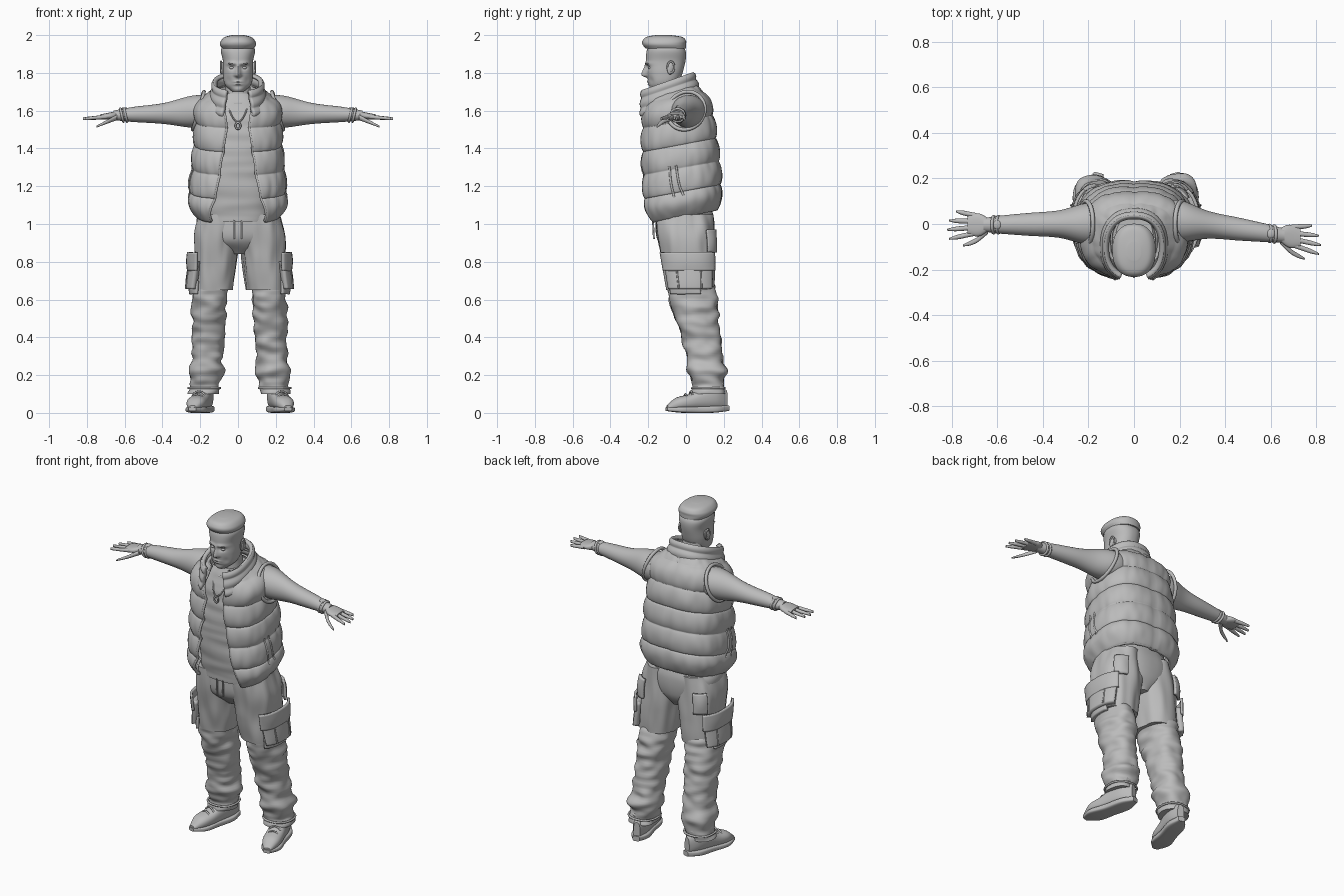
import bpy, bmesh, math
from mathutils import Vector, Matrix, noise

cube = bpy.data.objects.get("Cube")
if cube:
    bpy.data.objects.remove(cube, do_unlink=True)

GREY = (.5, .5, .5, 1)
grey = bpy.data.materials.new("plain grey")
grey.use_nodes = True
grey.diffuse_color = GREY
grey.node_tree.nodes["Principled BSDF"].inputs["Base Color"].default_value = GREY
sin, cos, pi = math.sin, math.cos, math.pi


def finish(ob):
    ob.data.materials.append(grey)
    bpy.ops.object.select_all(action='DESELECT')
    ob.select_set(True)
    bpy.context.view_layer.objects.active = ob
    bpy.ops.object.shade_smooth_by_angle(angle=math.radians(50))


def along(values, t):
    """Smooth value at t (0 to 1) through evenly spaced values; a plain number is constant."""
    if not isinstance(values, tuple):
        return values
    last = len(values) - 1
    i = min(int(t * last), last - 1)
    f = t * last - i
    a, b, c, d = (values[max(0, min(last, i + k))] for k in (-1, 0, 1, 2))
    start, end = (c - a) / 2, (d - b) / 2
    return b + f * (start + f * (3 * (c - b) - 2 * start - end + f * (2 * (b - c) + start + end)))


def form(axis, span, centre, width, low, high, power=2.3):
    """Surface of superellipse rings along an axis, as a function of t and angle."""
    def bend(w):
        return math.copysign(abs(w) ** (2 / power), w)

    def point(t, angle, off=0.0):
        bottom, top = along(low, t), along(high, t)
        pos = along(span, t)
        u = along(centre, t) + (along(width, t) + off) * bend(cos(angle))
        v = (bottom + top) / 2 + ((top - bottom) / 2 + off) * bend(sin(angle))
        return Vector({'z': (u, v, pos), 'x': (pos, u, v), 'y': (u, pos, v)}[axis])
    return point


def sheet(name, fn, nu, nv, closed=False, thick=0.0, place=None):
    """Skin a grid of points fn(u, v); closed wraps it and caps both ends."""
    bm = bmesh.new()
    cols = nu if closed else nu + 1
    grid = [[bm.verts.new(fn(i / nu, j / nv)) for i in range(cols)] for j in range(nv + 1)]
    for row, above in zip(grid, grid[1:]):
        for i in range(nu):
            k = (i + 1) % cols
            bm.faces.new((row[i], row[k], above[k], above[i]))
    if closed:
        bm.faces.new(grid[0][::-1])
        bm.faces.new(grid[-1])
    bmesh.ops.recalc_face_normals(bm, faces=bm.faces)
    if place:
        bm.transform(place)
    mesh = bpy.data.meshes.new(name)
    bm.to_mesh(mesh)
    bm.free()
    ob = bpy.data.objects.new(name, mesh)
    bpy.context.collection.objects.link(ob)
    if thick:
        solid = ob.modifiers.new("thickness", 'SOLIDIFY')
        solid.thickness, solid.offset = thick, 0
    finish(ob)


def loft(name, shape, sides=40, rows=30, off=None, warp=None, place=None):
    def fn(u, v):
        point = shape(v, 2 * pi * u)
        if off:
            point = shape(v, 2 * pi * u, off(point))
        return warp(point) if warp else point
    sheet(name, fn, sides, rows, closed=True, place=place)


def cord(name, points, radius, cyclic=False):
    curve = bpy.data.curves.new(name, 'CURVE')
    curve.dimensions, curve.bevel_depth, curve.bevel_resolution = '3D', radius, 2
    spline = curve.splines.new('POLY')
    spline.points.add(len(points) - 1)
    for target, point in zip(spline.points, points):
        target.co = (*point, 1)
    spline.use_cyclic_u = cyclic
    ob = bpy.data.objects.new(name, curve)
    bpy.context.collection.objects.link(ob)
    ob.data.materials.append(grey)


def hoop(name, centre, first, second, radius, count=32):
    turns = [2 * pi * i / count for i in range(count)]
    cord(name, [Vector(centre) + Vector(first) * cos(a) + Vector(second) * sin(a) for a in turns], radius, True)


def ball(name, location, scale, rotation=(0, 0, 0)):
    bpy.ops.mesh.primitive_uv_sphere_add(segments=20, ring_count=12, location=location, rotation=rotation)
    ob = bpy.context.object
    ob.name, ob.scale = name, scale
    finish(ob)


def folds(amount, across, upward):
    return lambda p: amount * noise.noise(Vector((p.x * across, p.y * across, p.z * upward)))


def hump(distance, spread):
    return math.exp(-(distance / spread) ** 2)


# Head with a sculpted face: sockets, brow, lips, chin and nose
FEATURES = ((.03, 1.83, .02, .013, .012), (.03, 1.85, .03, .01, -.008), (0, 1.753, .02, .005, -.008),
            (0, 1.739, .02, .005, -.008), (0, 1.71, .03, .014, -.008), (.05, 1.76, .015, .02, .005))


def face(p):
    if p.y < -.12:
        side, z = abs(p.x), p.z
        nose = min(1, max(0, (1.855 - z) / .06)) * hump(min(0, z - 1.787), .01)
        dent = sum(depth * hump(side - x, wide) * hump(z - height, tall) for x, height, wide, tall, depth in FEATURES)
        p.y += dent - .03 * nose * hump(side, .008 + .008 * nose)
    return p


loft("head", form('z', (1.7, 1.96), 0, (.03, .07, .08, .08, .09, .07), (-.18, -.2, -.21, -.21, -.19),
                  (-.11, -.04, -.01, 0, -.03)), sides=128, rows=70, warp=face)
loft("hair", form('z', (1.93, 1.95, 1.97, 1.99, 2), 0, (.085, .095, .09, .07, .03),
                  (-.215, -.23, -.23, -.21, -.16), (0, 0, 0, -.02, -.08)), sides=48)
loft("neck", form('z', (1.58, 1.78), 0, (.09, .07, .06), -.14, (.02, -.02)))
for s in (-1, 1):
    ball("eye", (s * .033, -.187, 1.827), (.014, .013, .009))
    ball("eyebrow", (s * .034, -.207, 1.85), (.02, .007, .004), (0, s * .1, s * .2))
    ball("ear", (s * .084, -.08, 1.825), (.01, .02, .034), (-.2, 0, s * .3))
    hoop("ear_rim", (s * .09, -.08, 1.83), (0, .018, 0), (0, 0, .03), .005)

# Shirt, neckline and pendant necklace
loft("shirt", form('z', (1.01, 1.69), 0, (.18, .19, .19, .19, .16, .08), (-.17, -.19, -.2, -.19, -.14),
                   (.12, .12, .1, .03), 2.6), sides=64, rows=60, off=folds(.007, 4, 22))
hoop("neckline", (0, -.06, 1.67), (.1, 0, 0), (0, .1, .03), .006)
cord("necklace", [(.07 * w, .09 * w * w - .21, 1.54 + .15 * w * w) for w in (i / 8 - 1 for i in range(17))], .004)
hoop("pendant", (0, -.21, 1.52), (.013, 0, 0), (0, 0, .017), .005)

# Quilted open vest: each padded row swells between its seams
shell = form('z', (1.05, 1.73), 0, (.21, .24, .23, .22, .21, .2, .11), (-.2, -.22, -.22, -.22, -.21, -.18),
             (.16, .17, .16, .14, .11, .05), 2.6)
crease = folds(.005, 28, 9)


def around(u, gap):
    """Angle around the body from one edge of the front opening to the other."""
    start = math.acos(gap)
    return -start + u * (pi + 2 * start)


def vest_point(u, v, extra=0.0):
    angle = around(u, along((.6, .4, .28, .2, .4), v))
    flat = shell(v, angle)
    swell = abs(sin(pi * (flat.z - 1.05) / .125)) ** .6 if flat.z < 1.675 else 0
    point = shell(v, angle, .016 * swell + extra + crease(flat) - .006 * hump(u - .5, .006))
    point.z += .19 * point.y
    return point


def collar_point(u, v):
    point = band(v, around(u, .5 - .1 * v), .007 * sin(3 * pi * v) ** 2)
    point.z += .36 * (point.y - .04)
    return point


band = form('z', (1.67, 1.8), 0, (.14, .12), (-.25, -.235), (.07, .03))
sheet("vest", vest_point, 110, 126, thick=.018)
sheet("collar", collar_point, 60, 24, thick=.024)
cord("vest_hem", [vest_point(i / 60, 0) for i in range(61)], .01)
for edge, pocket in ((0, .2), (1, .8)):
    cord("zip_edge", [vest_point(edge, j / 50) for j in range(48)], .008)
    for shift in (-.012, .012):
        cord("vest_pocket_welt", [vest_point(pocket + shift, .2 + j / 50, .008) for j in range(12)], .006)

# Arms, bracelets and spread hands; each arm sweeps forward by its own slope
for s, slope in ((1, .14), (-1, .01)):
    def pose(p, s=s, slope=slope):
        return Vector((s * p.x, p.y - slope * (p.x - .3), p.z))
    loft("arm", form('x', (.13, .66), 0, (.08, .09, .06, .05, .04, .03), (1.52, 1.51, 1.53, 1.54, 1.55),
                     (1.68, 1.68, 1.64, 1.62, 1.6), 2), warp=pose)
    loft("palm", form('x', (.63, .73), 0, (.02, .05, .04), 1.553, (1.6, 1.58)), warp=pose)
    for k in range(4):
        loft("finger", form('x', (.69, .82 - .01 * (k - 2) ** 2), (.04 - .025 * k, .06 - .04 * k),
                            (.012, .011, .01, .004), (1.556, 1.55), (1.58, 1.565), 2), sides=16, warp=pose)
    loft("thumb", form('x', (.64, .75), (-.02, -.07, -.09), (.02, .013, .01, .004), (1.55, 1.51),
                       (1.58, 1.52), 2), sides=16, warp=pose)
    for x in (.595, .615):
        hoop("bracelet", pose(Vector((x, 0, 1.576))), (0, .036, 0), (s * .008, 0, .034), .007)
    ball("watch_face", pose(Vector((.6, 0, 1.61))), (.018, .02, .008))
    hoop("armhole_trim", (s * .21, 0, 1.6), (0, .1, .01), (-s * .03, 0, .1), .01)

# Trousers: baggy upper legs, gathered lower legs and cargo pockets
loft("pelvis", form('z', (.84, 1.09), 0, (.05, .18, .22, .19), (-.08, -.15, -.16, -.155), (.1, .14, .15, .13)),
     off=folds(.006, 18, 4))
soft, rumpled = folds(.011, 20, 5), folds(.016, 11, 24)
for s in (-1, 1):
    def outward(*values, s=s):
        return tuple(s * value + .008 for value in values)
    upper = form('z', (1.05, .65), outward(.1, .12, .13, .145), (.11, .12, .11, .11),
                 (-.16, -.15, -.12, -.1), (.14, .15, .145), 2.5)
    lower = form('z', (.74, .1), outward(.15, .16, .17, .19), (.09, .09, .08, .08),
                 (-.09, -.09, -.03, .02, .04), (.13, .16, .18, .2, .2))
    loft("upper_trouser_leg", upper, sides=64, off=soft)
    loft("lower_trouser_leg", lower, sides=64, rows=60, off=lambda p: rumpled(p) + .016 * hump(p.z - .22, .03))
    outside = 0 if s > 0 else pi

    def patch(name, shape, top, bottom, spread, off, thick, turn=0.0):
        def fn(u, v):
            angle = outside + s * (turn + spread * (2 * u - 1))
            return shape(top + (bottom - top) * v, angle, off + .006 * sin(pi * v) * sin(pi * u))
        sheet(name, fn, 16, 10, thick=thick)
    patch("cargo_pocket", upper, .6, .97, .8, .016, .034)
    patch("cargo_flap", upper, .5, .7, .9, .03, .014)
    patch("back_pocket", upper, .25, .5, .3, .012, .016, turn=1)
    patch("leg_pocket", lower, .1, .22, .6, .01, .02, turn=-.3)
    for angle in (-.3, .3):
        cord("pocket_pleat", [upper(.7 + j / 40, outside + angle, .036) for j in range(11)], .005)
    cord("drawstring", [(s * .02, -.175, 1.02), (s * .02, -.17, .92)], .005)
    cord("cuff_seam", [lower(.92, pi * i / 20, .004) for i in range(40)], .006, True)

    # Shoes, splayed outward
    place = Matrix.Translation((s * .21 + .012, .06, 0)) @ Matrix.Rotation(s * .26, 4, 'Z')
    loft("shoe_sole", form('y', (-.17, .17), 0, (.02, .055, .05, .05, .02), (.01, 0, 0, .01), (.03, .04), 4),
         place=place)
    loft("shoe_upper", form('y', (-.165, .16), 0, (.02, .05, .05, .045, .02), .015,
                            (.04, .08, .1, .14, .15, .12)), place=place)
    for step in range(3):
        cord("shoe_lace", [place @ Vector((.034 * x, .03 * step - .065, .1 + .015 * step - .02 * x * x))
                           for x in (-1, -.5, 0, .5, 1)], .005)
    hoop("shoe_opening", place @ Vector((0, .075, .145)), (.042, 0, 0), (0, .06, .006), .01)
